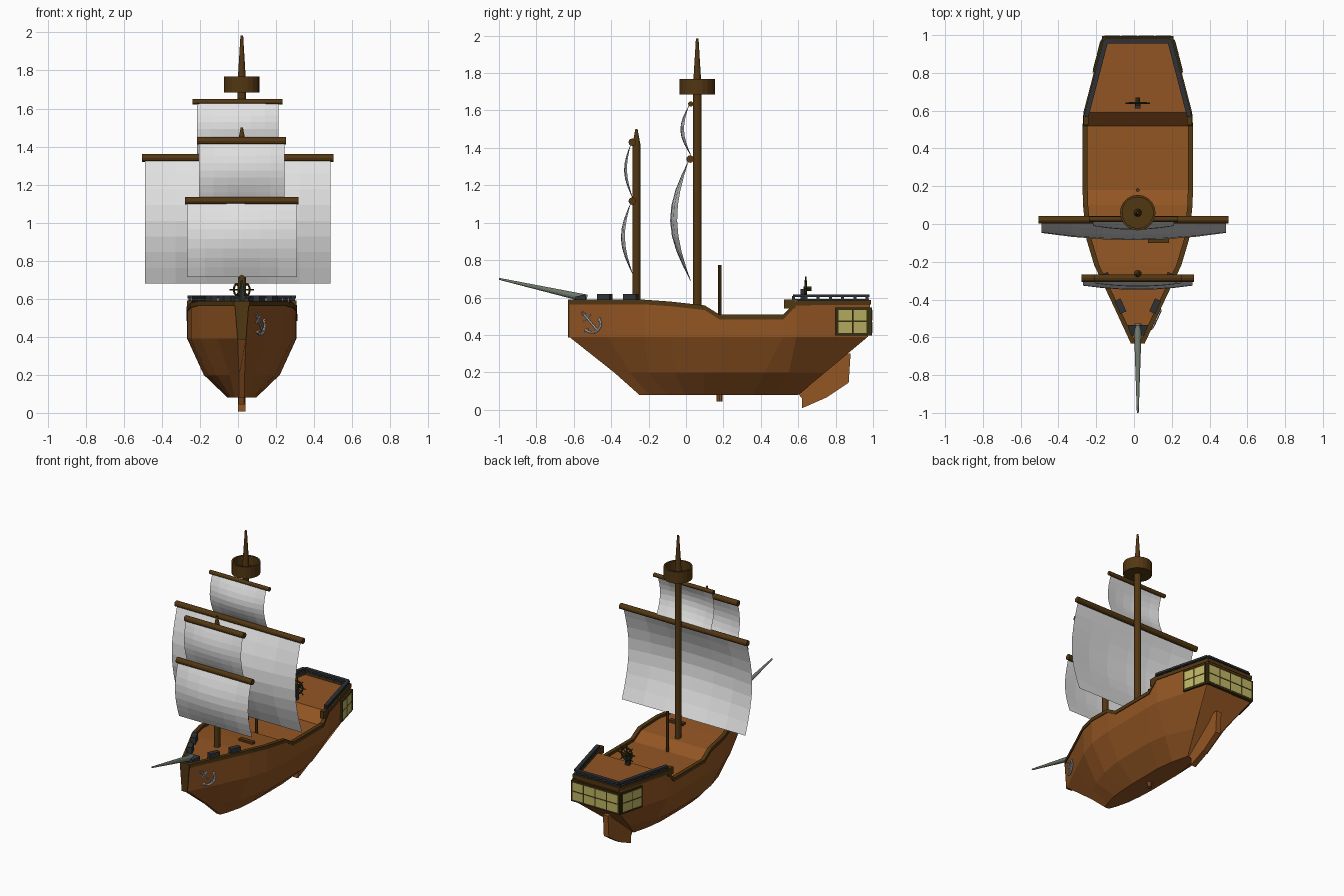
import bpy, bmesh, math
from mathutils import Vector, Matrix

if "Cube" in bpy.data.objects:
    bpy.data.objects.remove(bpy.data.objects["Cube"])

CX = 0.02  # centre line of hull and masts


def material(name, r, g, b):
    m = bpy.data.materials.new(name)
    m.diffuse_color = (r, g, b, 1)
    m.use_nodes = True
    m.node_tree.nodes["Principled BSDF"].inputs["Base Color"].default_value = m.diffuse_color
    return m


WOOD = material("orange_brown_wood", .29, .092, .017)
DARK = material("dark_brown_wood", .085, .038, .006)
SAIL = material("white_canvas", .76, .76, .76)
IRON = material("dark_iron", .028, .031, .035)
GLASS = material("yellow_glass", .52, .46, .13)
FRAME = material("window_frame", .04, .032, .006)
SPRIT = material("grey_green_wood", .16, .19, .15)
STEEL = material("pale_steel", .55, .57, .6)


def mesh(name, verts, faces, mat):
    me = bpy.data.meshes.new(name)
    me.from_pydata([tuple(v) for v in verts], [], faces)
    bm = bmesh.new()
    bm.from_mesh(me)
    bmesh.ops.recalc_face_normals(bm, faces=bm.faces)
    bm.to_mesh(me)
    bm.free()
    me.materials.append(mat)
    ob = bpy.data.objects.new(name, me)
    bpy.context.collection.objects.link(ob)
    return ob


def loft(name, rings, mat, closed=False):
    n, m = len(rings[0]), len(rings)
    faces = [(i * n + j, i * n + (j + 1) % n, (i + 1) % m * n + (j + 1) % n, (i + 1) % m * n + j)
             for i in range(m if closed else m - 1) for j in range(n)]
    if not closed:
        faces += [tuple(range(n)), tuple(range((m - 1) * n, m * n))]
    return mesh(name, [v for r in rings for v in r], faces, mat)


def rod(name, p, q, r1, r2, mat, n=12):
    p, q = Vector(p), Vector(q)
    rot = (q - p).to_track_quat('Z', 'Y')
    circle = [Vector((math.cos(a), math.sin(a), 0)) for a in [2 * math.pi * i / n for i in range(n)]]
    return loft(name, [[p + rot @ (c * r1) for c in circle], [q + rot @ (c * r2) for c in circle]], mat)


def box(name, centre, size, mat, angle=0):
    rot = Matrix.Rotation(angle, 3, 'Z')
    c, s = Vector(centre), Vector(size) / 2
    ring = lambda z: [c + rot @ Vector((x * s.x, y * s.y, z * s.z))
                      for x, y in ((-1, -1), (1, -1), (1, 1), (-1, 1))]
    return loft(name, [ring(-1), ring(1)], mat)


def beam(name, p, q, w, h, mat):
    # level bar between two points of equal height
    p, q = Vector(p), Vector(q)
    d = q - p
    return box(name, (p + q) / 2, (d.length, w, h), mat, math.atan2(d.y, d.x))


# Hull and deck: each station is (sheer z, then y and half width at four levels)
stations = [
    (.585, -.625, .035, -.625, .022, -.385, .015, -.25, .015),
    (.585, -.42, .13, -.42, .125, -.30, .065, -.20, .035),
    (.585, -.22, .225, -.22, .22, -.20, .135, -.10, .06),
    (.575, -.08, .267, -.08, .267, -.06, .175, 0, .07),
    (.555, .10, .285, .10, .285, .10, .2, .10, .075),
    (.505, .18, .287, .18, .287, .18, .2, .18, .075),
    (.505, .52, .287, .52, .287, .42, .2, .36, .075),
    (.580, .59, .283, .59, .283, .55, .18, .48, .06),
    (.583, .985, .18, .972, .18, .745, .09, .60, .03)]
rings = []
for top, *v in stations:
    side = [(v[i * 2 + 1], v[i * 2], z) for i, z in enumerate((top - .015, .39, .2, .08))]
    rings.append([(CX - x, y, z) for x, y, z in side] + [(CX + x, y, z) for x, y, z in reversed(side)])
loft("hull", rings, WOOD)

# Dark rail following the sheer, stem board and stern rail
for s, label in ((-1, "left"), (1, "right")):
    rail = [[(CX + s * (st[2] + dx), st[1], st[0] + dz)
             for dx, dz in ((.005, -.022), (.005, .003), (-.022, .003), (-.022, -.022))] for st in stations]
    loft("rail_" + label, rail, DARK)
box("stern_rail", (CX, .977, .575), (.37, .024, .025), DARK)
loft("stem_board", [[(CX - w, -.632, z), (CX + w, -.632, z), (CX + w, -.61, z), (CX - w, -.61, z)]
                    for z, w in ((.385, .022), (.588, .038))], DARK)

# Rudder
profile = [(.60, .085), (.62, .06), (.62, .008), (.75, .065), (.87, .145), (.88, .30), (.85, .30)]
loft("rudder", [[(CX + x, y, z) for y, z in profile] for x in (-.02, .02)], WOOD)


# Stern gallery windows
def window(name, a, b, cols):
    a, b = Vector((CX + a[0], a[1], .472)), Vector((CX + b[0], b[1], .472))
    d = b - a
    length, ang = d.length, math.atan2(d.y, d.x)
    out = Vector((d.y, -d.x, 0)).normalized()
    box(name + "_frame", (a + b) / 2, (length, .022, .15), FRAME, ang)
    pw = (length - .018) / cols
    for i in range(cols):
        for dz in (-.033, .033):
            c = a + d.normalized() * (.009 + pw * (i + .5)) + out * .01 + Vector((0, 0, dz))
            box(name + "_pane", c, (pw - .008, .006, .058), GLASS, ang)


window("right_window", (.229, .80), (.184, .975), 2)
window("left_window", (-.184, .975), (-.229, .80), 2)
window("stern_window", (.19, .984), (-.19, .984), 4)

# Iron railing around the stern deck
path = [Vector((.272, .575, 0)), Vector((.17, .968, 0)), Vector((-.17, .968, 0)), Vector((-.272, .575, 0))]
for p, q in zip(path, path[1:]):
    p, q = p + Vector((CX, 0, .609)), q + Vector((CX, 0, .609))
    beam("stern_railing_bar", p, q, .026, .014, IRON)
    beam("stern_railing_base", p - Vector((0, 0, .021)), q - Vector((0, 0, .021)), .02, .006, IRON)
    for i in range(7):
        box("stern_railing_post", p.lerp(q, i / 6) - Vector((0, 0, .015)), (.016, .016, .03), IRON)
for s in (-1, 1):
    box("railing_end_post", (CX + s * .274, .555, .565), (.026, .06, .05), DARK)

# Foredeck blocks
for y, x in ((-.435, .092), (-.295, .16)):
    for s in (-1, 1):
        box("deck_block", (CX + s * x, y, .592), (.035, .075, .052), IRON, -s * .42)
loft("bow_block", [[(CX - a, y, z), (CX + a, y, z), (CX + a, y, .565), (CX - a, y, .565)]
                   for y, a, z in ((-.59, .035, .605), (-.535, .055, .617))], IRON)

# Bowsprit, masts, crow's nest and centre post
rod("bowsprit", (CX, -.53, .594), (CX, -1, .70), .021, .005, SPRIT)
rod("main_mast", (CX, .06, .45), (CX, .06, 1.74), .022, .022, DARK)
rod("main_mast_tip", (CX, .06, 1.74), (CX, .06, 1.985), .022, .007, DARK)
rod("fore_mast", (CX, -.265, .5), (CX, -.265, 1.42), .021, .021, DARK)
rod("fore_mast_tip", (CX, -.265, 1.42), (CX, -.265, 1.5), .021, .006, DARK)
rod("centre_post", (CX, .18, .46), (CX, .18, .775), .01, .01, DARK, 8)
rod("keel_peg", (CX, .18, .045), (CX, .18, .1), .017, .017, WOOD, 10)
nest = [(0, 1.685), (.094, 1.685), (.094, 1.768), (.082, 1.768), (.082, 1.70), (0, 1.70)]
loft("crows_nest", [[(CX + max(r, .002) * math.cos(a), .06 + max(r, .002) * math.sin(a), z) for r, z in nest]
                    for a in [2 * math.pi * i / 20 for i in range(20)]], DARK, closed=True)
box("deck_hatch", (.13, -.085, .567), (.11, .03, .02), DARK)


# Yards and billowing sails
def rig(name, cx, yard, r, half, y, top, bottom, bulge):
    rod(name + "_yard", (cx - yard, y, top), (cx + yard, y, top), r, r, DARK)
    rows, cols = 8, 6
    verts = []
    for i in range(rows + 1):
        v = i / rows
        for j in range(cols + 1):
            u = 2 * j / cols - 1
            billow = bulge * math.sin(math.pi * v) * (1 - .35 * u * u)
            verts.append((cx + u * half, y - .005 - billow + .012 * v, top + (bottom - top) * v))
    w = cols + 1
    mesh(name + "_sail", verts, [(i * w + j, i * w + j + 1, (i + 1) * w + j + 1, (i + 1) * w + j)
                                 for i in range(rows) for j in range(cols)], SAIL)


rig("main_lower", -.002, .503, .02, .488, .022, 1.34, .68, .108)
rig("main_upper", -.002, .236, .014, .214, .025, 1.635, 1.35, .056)
rig("fore_lower", CX, .298, .02, .289, -.287, 1.115, .715, .062)
rig("fore_upper", CX, .233, .02, .225, -.287, 1.43, 1.12, .045)

# Steering wheel on its stand
hub = Vector((CX, .64, .648))
rim = [hub + Vector((math.cos(a), 0, math.sin(a))) * .043 for a in [math.pi * i / 6 for i in range(12)]]
for i in range(12):
    rod("wheel_rim", rim[i], rim[(i + 1) % 12], .006, .006, FRAME, 6)
for i in range(4):
    d = Vector((math.cos(math.pi * i / 4), 0, math.sin(math.pi * i / 4))) * .065
    rod("wheel_spoke", hub - d, hub + d, .004, .004, FRAME, 6)
rod("wheel_hub", hub - Vector((0, .012, 0)), hub + Vector((0, .03, 0)), .012, .012, FRAME, 8)
box("wheel_stand", (CX, .625, .605), (.03, .025, .08), IRON)


# Anchor lying against the right bow
def on_bow(p):
    return Vector((CX + .043 + (p.x + .625) * .46, p.x, p.y))


def strip(name, pts, r):
    for a, b in zip(pts, pts[1:]):
        rod(name, on_bow(a), on_bow(b), r, r, STEEL, 6)


head, crown = Vector((-.545, .508)), Vector((-.475, .425))
d = (crown - head).normalized()
side = Vector((-d.y, d.x))
strip("anchor_shank", [head, crown], .006)
strip("anchor_stock", [head + d * .022 - side * .026, head + d * .022 + side * .026], .005)
arc = [crown - d * .045 + (side * math.cos(t) + d * math.sin(t)) * .047 for t in [math.pi * i / 8 for i in range(9)]]
strip("anchor_arm", arc, .007)
for tip, s in ((arc[0], 1), (arc[-1], -1)):
    strip("anchor_fluke", [tip - side * s * .014 + d * .008, tip + side * s * .008 + d * .004], .006)
ring = [head - d * .008 + Vector((math.cos(t), math.sin(t))) * .01 for t in [math.pi * i / 4 for i in range(9)]]
strip("anchor_ring", ring, .003)
